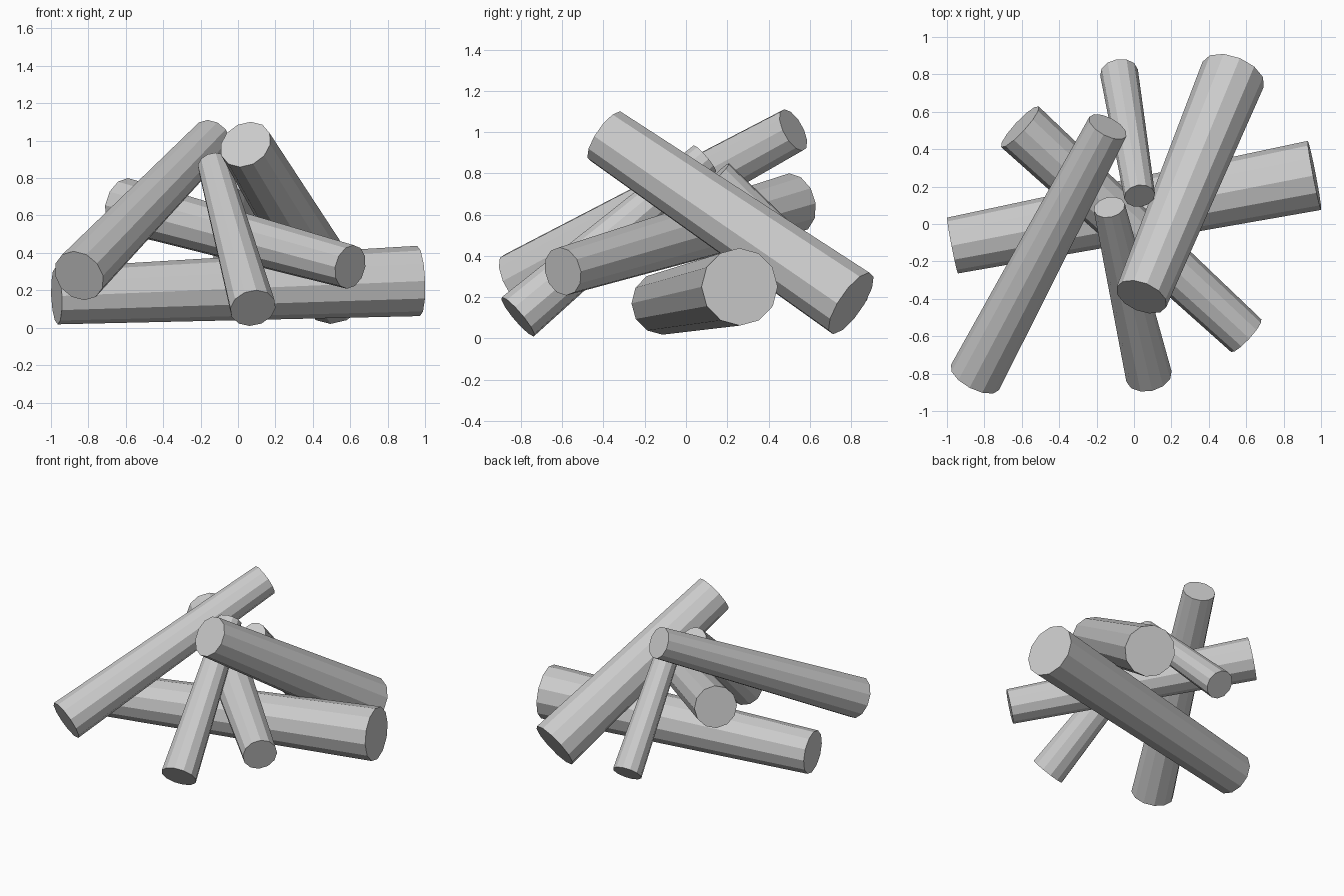
import bpy
from mathutils import Vector

if "Cube" in bpy.data.objects:
    bpy.data.objects.remove(bpy.data.objects["Cube"])

SIDES = 12


def log(name, start, r1, end, r2):
    """Tapered, flat-faced log between two end centres."""
    a, b = Vector(start), Vector(end)
    axis = b - a
    bpy.ops.mesh.primitive_cone_add(vertices=SIDES, radius1=r1, radius2=r2,
                                    depth=axis.length, location=(a + b) / 2)
    ob = bpy.context.object
    ob.name = name
    ob.rotation_euler = axis.to_track_quat('Z', 'Y').to_euler()
    return ob


# Thick base log lying across the pile
log("base_log", (0.965, 0.26, 0.25), 0.188, (-0.97, -0.115, 0.17), 0.152)

# Leaning logs, thick end first
log("left_log", (-0.85, -0.82, 0.278), 0.145, (-0.14, 0.52, 1.01), 0.112)
log("right_log", (0.53, 0.80, 0.17), 0.177, (0.04, -0.39, 0.98), 0.143)
log("cross_log", (-0.61, 0.52, 0.655), 0.148, (0.60, -0.597, 0.325), 0.119)

# Thin inner logs
log("front_log", (0.08, -0.815, 0.105), 0.124, (-0.132, 0.09, 0.87), 0.085)
log("back_log", (-0.08, 0.81, 0.127), 0.102, (0.03, 0.15, 0.79), 0.083)
